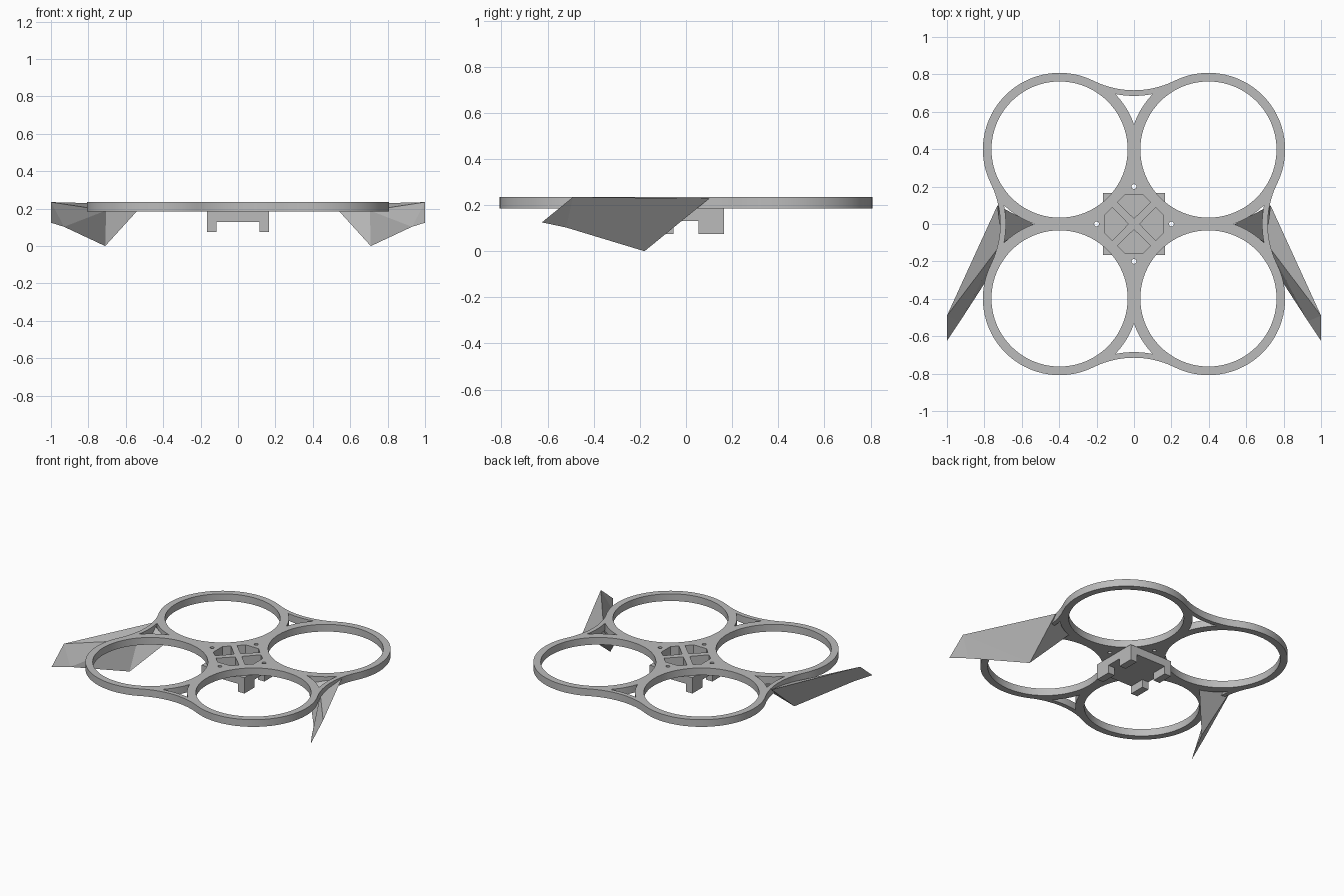
import bpy, bmesh, math
from mathutils import Matrix

cube = bpy.data.objects.get("Cube")
if cube:
    bpy.data.objects.remove(cube, do_unlink=True)

grey = bpy.data.materials.new("plain grey")
grey.use_nodes = True
grey.diffuse_color = (0.5, 0.5, 0.5, 1)
grey.node_tree.nodes["Principled BSDF"].inputs["Base Color"].default_value = (0.5, 0.5, 0.5, 1)

C = 0.398               # ring centre offset
RING, BORE = 0.41, 0.364
BRIDGE_Y, BRIDGE_R = 1.203, 0.488
TOP, UNDER, TRAY = 0.235, 0.185, 0.13
HALF = 0.165            # half width of the tray


def arc(cx, cy, r, a0, a1, n):
    angles = [math.radians(a0 + (a1 - a0) * i / n) for i in range(n + 1)]
    return [(cx + r * math.cos(a), cy + r * math.sin(a)) for a in angles]


def circle(cx, cy, r, n):
    return arc(cx, cy, r, 0, 360, n)[:-1]


def turned(points, k):
    for _ in range(k):
        points = [(-y, x) for x, y in points]
    return points


def around(points):
    return [turned(points, k) for k in range(4)]


def plate(name, loops, z0, z1):
    """Flat plate: first loop is the outline, the others are holes."""
    curve = bpy.data.curves.new(name, "CURVE")
    curve.dimensions = "2D"
    curve.fill_mode = "BOTH"
    curve.extrude = (z1 - z0) / 2
    for loop in loops:
        spline = curve.splines.new("POLY")
        spline.points.add(len(loop) - 1)
        for p, (x, y) in zip(spline.points, loop):
            p.co = (x, y, 0, 1)
        spline.use_cyclic_u = True
    obj = bpy.data.objects.new(name, curve)
    bpy.context.collection.objects.link(obj)
    obj.location.z = (z0 + z1) / 2
    bpy.ops.object.select_all(action="DESELECT")
    obj.select_set(True)
    bpy.context.view_layer.objects.active = obj
    bpy.ops.object.convert(target="MESH")
    obj = bpy.context.view_layer.objects.active
    obj.data.materials.clear()
    obj.data.materials.append(grey)
    # weld the rims to the walls
    bm = bmesh.new()
    bm.from_mesh(obj.data)
    bmesh.ops.remove_doubles(bm, verts=bm.verts, dist=0.0001)
    bmesh.ops.recalc_face_normals(bm, faces=bm.faces)
    bm.to_mesh(obj.data)
    bm.free()
    bpy.ops.object.shade_smooth_by_angle(angle=math.radians(30))
    return obj


# Four-ring frame with curved bridges, corner windows, screw holes and pockets
quarter = arc(C, C, RING, -26.3, 116.3, 40)[:-1] + arc(0, BRIDGE_Y, BRIDGE_R, -63.7, -116.3, 16)[:-1]
outline = [p for part in around(quarter) for p in part]
window = (arc(0, BRIDGE_Y, BRIDGE_R + 0.03, -101.1, -78.9, 8)
          + arc(C, C, 0.42, 135.2, 161.4, 8)[1:]
          + arc(-C, C, 0.42, 18.6, 44.8, 8)[1:-1])
pocket = [(0, 0.03), (0.088, 0.115), (0.05, 0.155), (-0.05, 0.155), (-0.088, 0.115)]
bores = around(circle(C, C, BORE, 80))
screws = around(circle(0, 0.2, 0.013, 16))
plate("ring_frame", [outline] + bores + around(window) + screws + around(pocket), UNDER, TOP)

# Tray beneath the pockets
square = [(-HALF, -HALF), (HALF, -HALF), (HALF, HALF), (-HALF, HALF)]
plate("tray_walls", [square] + around(pocket), TRAY + 0.015, UNDER)
plate("tray_floor", [square], TRAY, TRAY + 0.015)

# Tray feet
for sx, side in ((1, "left"), (-1, "right")):
    for sy, end in ((1, "back"), (-1, "front")):
        xs, ys = (0.115 * sx, HALF * sx), (0.055 * sy, HALF * sy)
        foot = [(xs[0], ys[0]), (xs[1], ys[0]), (xs[1], ys[1]), (xs[0], ys[1])]
        plate(f"{end}_{side}_foot", [foot], 0.075, TRAY)

# Swept fins, each with a tapered root that opens into the side window
points = {
    "rear": (0.73, 0.1, 0.228), "front": (0.705, -0.1, 0.19), "inner": (0.54, 0, 0.187),
    "keel": (0.71, -0.18, 0), "low": (0.93, -0.52, 0.103),
    "tip_low": (1, -0.625, 0.125), "tip_top": (1, -0.49, 0.235),
}
panels = ["rear keel tip_top", "keel low tip_top", "low tip_low tip_top",
          "front tip_top low", "front low keel", "low tip_top tip_low",
          "front rear tip_top", "inner front keel", "inner keel rear"]
for sx, side in ((1, "left"), (-1, "right")):
    bm = bmesh.new()
    v = {k: bm.verts.new(p) for k, p in points.items()}
    for panel in panels:
        corners = [v[k] for k in panel.split()]
        if not bm.faces.get(corners):
            bm.faces.new(corners)
    bmesh.ops.transform(bm, matrix=Matrix.Scale(sx, 4, (1, 0, 0)), verts=bm.verts)
    bmesh.ops.recalc_face_normals(bm, faces=bm.faces)
    mesh = bpy.data.meshes.new(f"{side}_fin")
    bm.to_mesh(mesh)
    bm.free()
    mesh.materials.append(grey)
    bpy.context.collection.objects.link(bpy.data.objects.new(f"{side}_fin", mesh))
